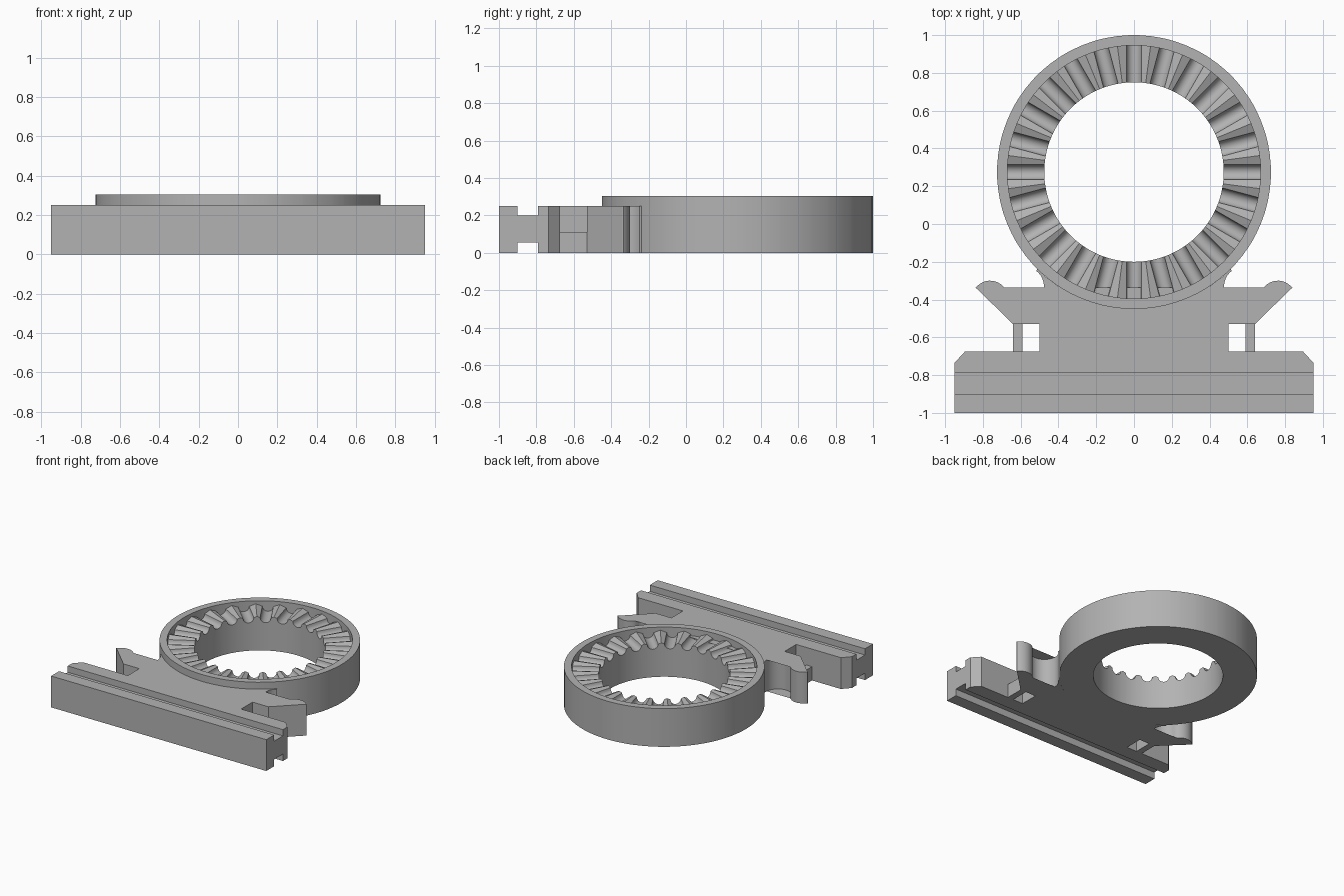
import bpy, bmesh, math
from math import sin, cos, asin, pi, radians

cube = bpy.data.objects.get("Cube")
if cube:
    bpy.data.objects.remove(cube, do_unlink=True)

mat = bpy.data.materials.new("plain_grey")
mat.use_nodes = True
GREY = (0.45, 0.45, 0.45, 1)
mat.diffuse_color = GREY
mat.node_tree.nodes["Principled BSDF"].inputs["Base Color"].default_value = GREY

RING_Y, R_OUT, R_LIP, R_HOLE = 0.275, 0.725, 0.67, 0.475
H_BODY, H_RING = 0.25, 0.305


def finish(name, bm):
    bmesh.ops.recalc_face_normals(bm, faces=bm.faces)
    me = bpy.data.meshes.new(name)
    bm.to_mesh(me)
    bm.free()
    me.materials.append(mat)
    ob = bpy.data.objects.new(name, me)
    bpy.context.collection.objects.link(ob)
    bpy.ops.object.select_all(action="DESELECT")
    ob.select_set(True)
    bpy.context.view_layer.objects.active = ob
    bpy.ops.object.shade_smooth_by_angle(angle=radians(25))
    return ob


def prism(name, points, direction):
    bm = bmesh.new()
    face = bm.faces.new([bm.verts.new(p) for p in points])
    ext = bmesh.ops.extrude_face_region(bm, geom=[face], use_keep_orig=True)
    moved = [v for v in ext["geom"] if isinstance(v, bmesh.types.BMVert)]
    bmesh.ops.translate(bm, verts=moved, vec=direction)
    return finish(name, bm)


def arc(cx, cy, r, a0, a1, n):
    steps = [radians(a0 + (a1 - a0) * i / n) for i in range(n + 1)]
    return [(cx + r * cos(a), cy + r * sin(a)) for a in steps]


# Base plate outline, right half, from the rail up to the ring
half = [(0.95, -0.79), (0.95, -0.735), (0.895, -0.675), (0.5, -0.675),
        (0.5, -0.53), (0.64, -0.53), (0.84, -0.335)]
half += arc(0.762, -0.395, 0.095, 36, 138, 10)        # hook tip
half += arc(0.58, -0.33, 0.103, -10, -232, 24)        # hook pocket
half += arc(0, RING_Y, R_OUT, -45, -90, 30)           # seat of the ring
outline = half + [(-x, y) for x, y in reversed(half[:-1])]
prism("base_plate", [(x, y, 0) for x, y in outline], (0, 0, H_BODY))

# Low bridges closing the two windows
for side, name in ((1, "right_bridge"), (-1, "left_bridge")):
    prism(name, [(side * x, y, 0) for x, y in
                 ((0.59, -0.675), (0.64, -0.675), (0.64, -0.53), (0.59, -0.53))],
          (0, 0, 0.11))

# Front rail with a slot above and below the web
rail = [(-1, 0), (-0.9, 0), (-0.9, 0.055), (-0.79, 0.055),
        (-0.79, 0.2), (-0.9, 0.2), (-0.9, H_BODY), (-1, H_BODY)]
prism("front_rail", [(-0.95, y, z) for y, z in rail], (1.9, 0, 0))

# Ring with round-bottomed radial grooves between low ridges
TEETH, GROOVE, SEGS, EDGE_Z = 24, 0.04, 8, 0.262


def ring_loop(bm, r, z=None):
    verts = []
    for k in range(TEETH):
        mid = 2 * pi * k / TEETH
        land = r * pi / TEETH - GROOVE
        pts = [(mid - pi / TEETH, EDGE_Z + 0.4 * land)]
        for i in range(SEGS + 1):
            a = pi * i / SEGS
            pts.append((mid + asin(-GROOVE * cos(a) / r), EDGE_Z - GROOVE * sin(a)))
        for ang, tooth_z in pts:
            verts.append(bm.verts.new((r * cos(ang), RING_Y + r * sin(ang),
                                       tooth_z if z is None else z)))
    return verts


bm = bmesh.new()
loops = [ring_loop(bm, r, z) for r, z in
         ((R_HOLE, 0), (R_HOLE, None), (R_LIP, None),
          (R_LIP, H_RING), (R_OUT, H_RING), (R_OUT, 0))]
for a, b in zip(loops, loops[1:] + loops[:1]):
    for i in range(len(a)):
        j = (i + 1) % len(a)
        bm.faces.new((a[i], a[j], b[j], b[i]))
finish("toothed_ring", bm)
